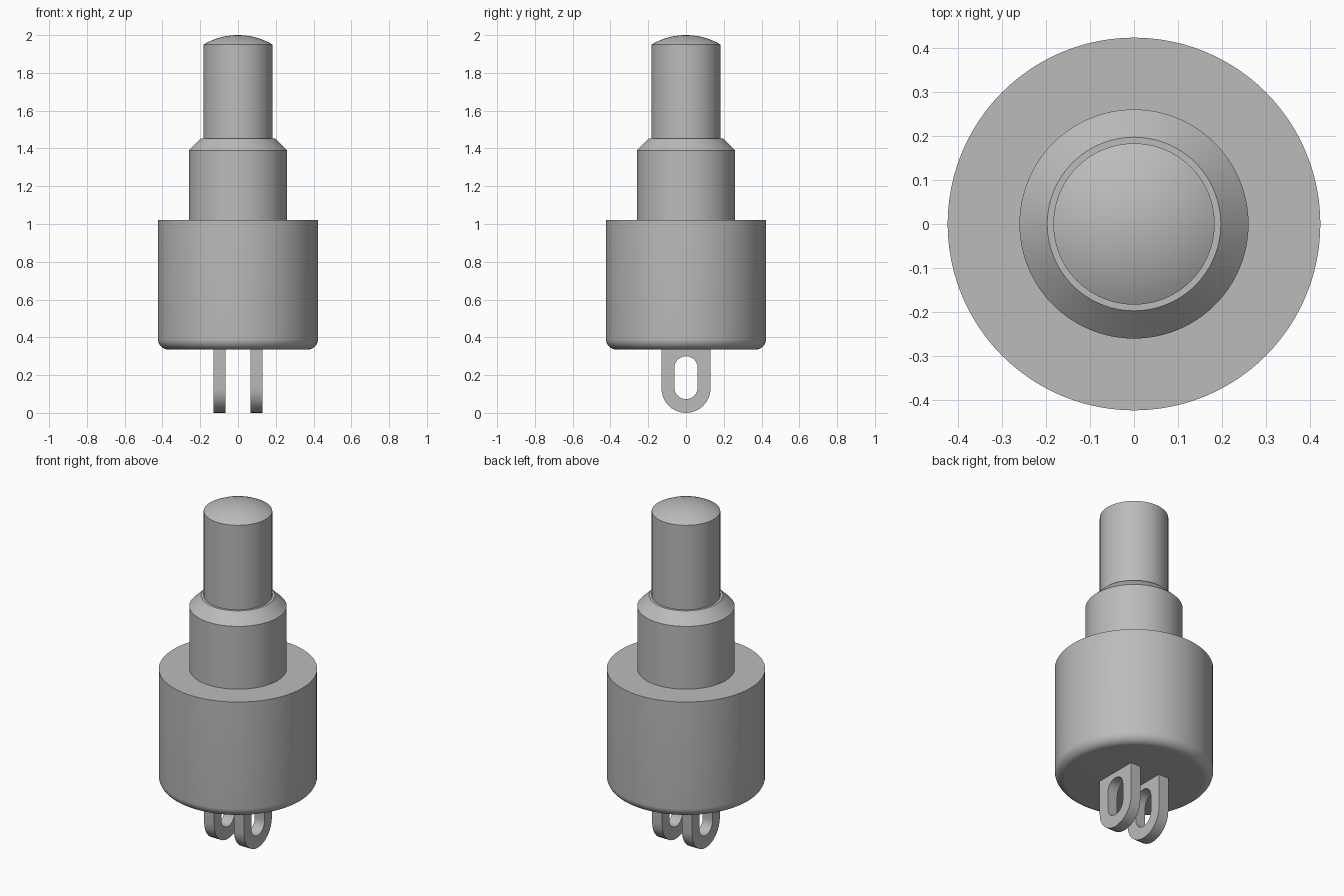
import bpy, bmesh
from math import pi, sin, cos, sqrt, radians

cube = bpy.data.objects.get("Cube")
if cube:
    bpy.data.objects.remove(cube, do_unlink=True)

# Single grey finish
grey = bpy.data.materials.new("plain grey")
grey.use_nodes = True
colour = (0.5, 0.5, 0.5, 1)
grey.diffuse_color = colour
grey.node_tree.nodes["Principled BSDF"].inputs["Base Color"].default_value = colour


def finish(name, bm, angle=30):
    bmesh.ops.remove_doubles(bm, verts=bm.verts, dist=1e-5)
    bmesh.ops.recalc_face_normals(bm, faces=bm.faces)
    mesh = bpy.data.meshes.new(name)
    bm.to_mesh(mesh)
    bm.free()
    mesh.materials.append(grey)
    obj = bpy.data.objects.new(name, mesh)
    bpy.context.collection.objects.link(obj)
    bpy.ops.object.select_all(action='DESELECT')
    obj.select_set(True)
    bpy.context.view_layer.objects.active = obj
    bpy.ops.object.shade_smooth_by_angle(angle=radians(angle))
    return obj


def lathe(name, profile, segments=96):
    """Revolve (radius, height) points about the z axis."""
    bm = bmesh.new()
    verts = [bm.verts.new((r, 0, z)) for r, z in profile]
    edges = [bm.edges.new(pair) for pair in zip(verts, verts[1:])]
    bmesh.ops.spin(bm, geom=verts + edges, cent=(0, 0, 0), axis=(0, 0, 1),
                   angle=2 * pi, steps=segments, use_merge=True)
    return finish(name, bm)


def arc(cy, cz, r, start, end, n=16):
    return [(cy + r * cos(start + (end - start) * i / n),
             cz + r * sin(start + (end - start) * i / n)) for i in range(n + 1)]


# Housing with a rounded lower edge
base, radius, fillet = 0.335, 0.423, 0.055
lathe("housing", [(0, base)]
      + arc(radius - fillet, base + fillet, fillet, -pi / 2, 0, 10)
      + [(radius, 1.02), (0, 1.02)])

# Chamfered collar
lathe("collar", [(0, 1.0), (0.26, 1.0), (0.26, 1.39), (0.197, 1.452), (0, 1.452)])

# Plunger with a shallow domed tip
rod, rim, tip = 0.183, 1.95, 2.0
rise = tip - rim
dome = (rod ** 2 + rise ** 2) / (2 * rise)
cap = []
for i in range(13):
    r = rod * (1 - i / 12)
    cap.append((r, tip - dome + sqrt(dome ** 2 - r ** 2)))
lathe("plunger", [(0, 1.4), (rod, 1.4)] + cap)


# Solder lugs: U-shaped plates with an oblong hole
def lug(name, x0, x1):
    w, hole, top = 0.13, 0.062, 0.345
    outer = arc(0, w, w, -pi, 0) + [(w - 2 * w * i / 16, top) for i in range(17)]
    inner = arc(0, 0.135, hole, -pi, 0) + arc(0, 0.238, hole, 0, pi)
    bm = bmesh.new()
    rings = [[bm.verts.new((x, y, z)) for y, z in loop]
             for x, loop in ((x0, outer), (x1, outer), (x1, inner), (x0, inner))]
    n = len(outer)
    for a, b in zip(rings, rings[1:] + rings[:1]):
        for i in range(n):
            j = (i + 1) % n
            bm.faces.new((a[i], a[j], b[j], b[i]))
    finish(name, bm)


for side, name in ((1, "left_lug"), (-1, "right_lug")):
    lug(name, side * 0.065, side * 0.13)
